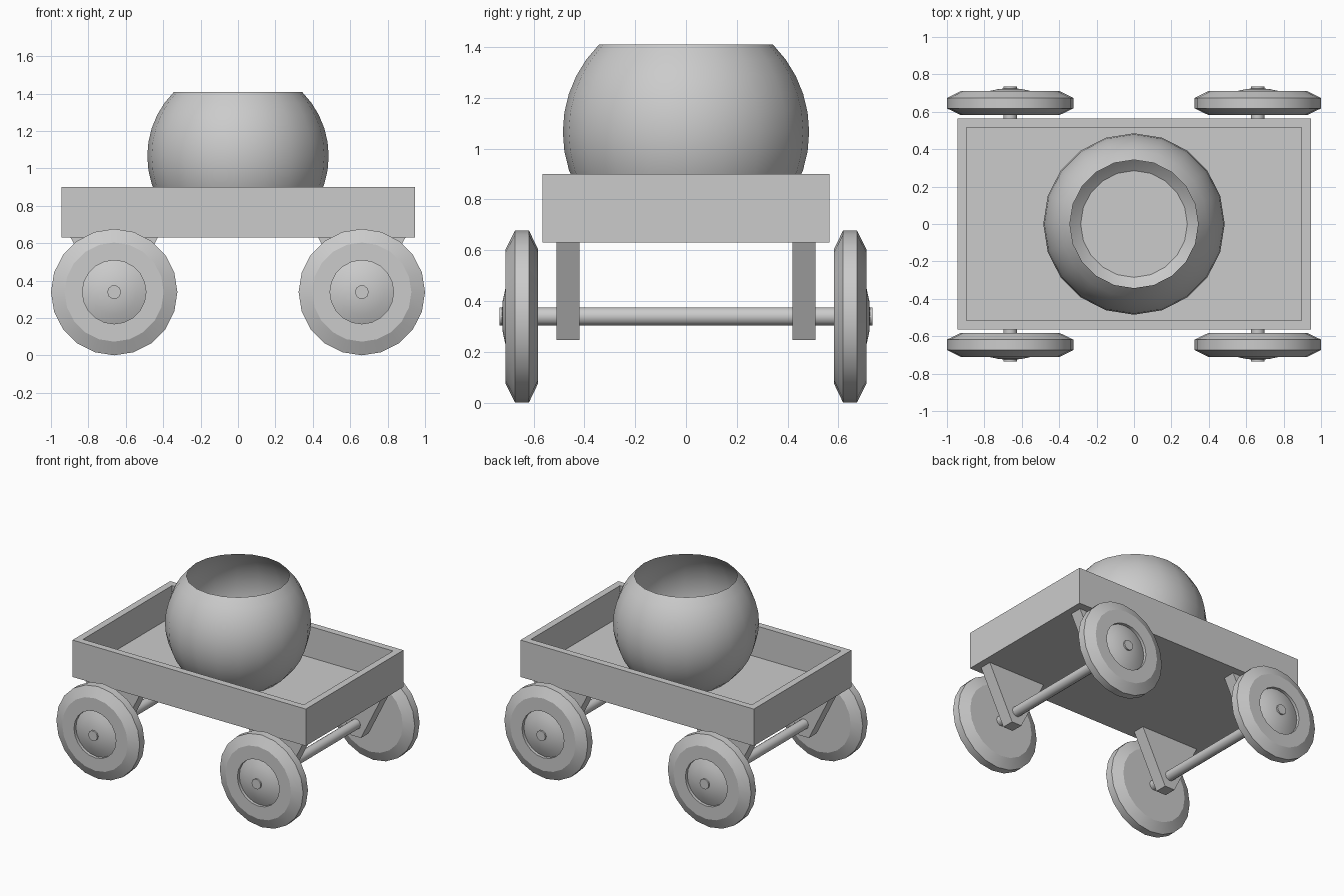
import bpy, bmesh
from math import radians, cos, sin, tau
from mathutils import Matrix, Vector

if "Cube" in bpy.data.objects:
    bpy.data.objects.remove(bpy.data.objects["Cube"])

WHEEL_X, AXLE_Z, WHEEL_R = 0.662, 0.339, 0.338
FLOOR_Z = 0.673


def finish(name, bm, smooth=None):
    bmesh.ops.remove_doubles(bm, verts=bm.verts, dist=1e-5)
    bmesh.ops.recalc_face_normals(bm, faces=bm.faces)
    mesh = bpy.data.meshes.new(name)
    bm.to_mesh(mesh)
    bm.free()
    obj = bpy.data.objects.new(name, mesh)
    bpy.context.collection.objects.link(obj)
    if smooth:
        bpy.ops.object.select_all(action='DESELECT')
        obj.select_set(True)
        bpy.context.view_layer.objects.active = obj
        bpy.ops.object.shade_smooth_by_angle(angle=radians(smooth))
    return obj


def lathe(name, profile, sides, matrix, smooth):
    """Revolve (radius, height) points about z, then place with matrix."""
    bm = bmesh.new()
    rings = []
    for r, h in profile:
        if r == 0:
            rings.append([bm.verts.new((0, 0, h))] * sides)
        else:
            rings.append([bm.verts.new((r * cos(tau * i / sides), r * sin(tau * i / sides), h))
                          for i in range(sides)])
    for a, b in zip(rings, rings[1:]):
        for i in range(sides):
            j = (i + 1) % sides
            bm.faces.new(list(dict.fromkeys((a[i], a[j], b[j], b[i]))))
    bm.transform(matrix)
    return finish(name, bm, smooth)


# Wagon tray: a box with inset top pushed down to the floor
bm = bmesh.new()
bmesh.ops.create_cube(bm, size=1, matrix=Matrix.Translation((0, 0, 0.765))
                      @ Matrix.Diagonal((1.89, 1.13, 0.27, 1)))
top = max(bm.faces, key=lambda f: f.calc_center_median().z)
bmesh.ops.inset_region(bm, faces=[top], thickness=0.05, use_even_offset=True)
inner = bmesh.ops.extrude_face_region(bm, geom=[top])
bmesh.ops.delete(bm, geom=[top], context='FACES_ONLY')
for v in [g for g in inner['geom'] if isinstance(g, bmesh.types.BMVert)]:
    v.co.z = FLOOR_Z
finish("tray", bm)

# Round open pot standing on the tray floor
pot = [(0.485 * cos(radians(a)), 1.066 + 0.485 * sin(radians(a))) for a in range(-54, 46, 9)]
lathe("pot", [(0, pot[0][1] + 0.002), (pot[0][0], pot[0][1] + 0.002)] + pot[1:], 20,
      Matrix(), 30)

# Wheels with a chamfered tyre and a recessed domed hub
wheel = [(0, 0.583), (0.265, 0.583), (WHEEL_R, 0.618), (WHEEL_R, 0.674), (0.265, 0.71),
         (0.17, 0.71), (0.17, 0.688), (0.12, 0.709), (0.06, 0.722), (0, 0.726)]
for end, x in (("front", WHEEL_X), ("rear", -WHEEL_X)):
    place = Matrix.Translation((x, 0, AXLE_Z))
    for side, turn in (("left", -90), ("right", 90)):
        lathe(f"{end}_{side}_wheel", wheel, 20,
              place @ Matrix.Rotation(radians(turn), 4, 'X'), 24)
    lathe(f"{end}_axle", [(0, -0.735), (0.037, -0.735), (0.037, 0.735), (0, 0.735)], 10,
          place @ Matrix.Rotation(radians(90), 4, 'X'), 40)

    # Tapered axle brackets under the tray
    for side, y in (("left", 0.42), ("right", -0.51)):
        bm = bmesh.new()
        outline = [(-0.235, 0.635), (0.235, 0.635), (0.04, 0.247), (-0.04, 0.247)]
        face = bm.faces.new([bm.verts.new((x + px, y, pz)) for px, pz in outline])
        ext = bmesh.ops.extrude_face_region(bm, geom=[face])
        bmesh.ops.translate(bm, vec=Vector((0, 0.09, 0)),
                            verts=[g for g in ext['geom'] if isinstance(g, bmesh.types.BMVert)])
        if not any(f.normal.y for f in bm.faces):
            bm.normal_update()
        finish(f"{end}_{side}_bracket", bm)
